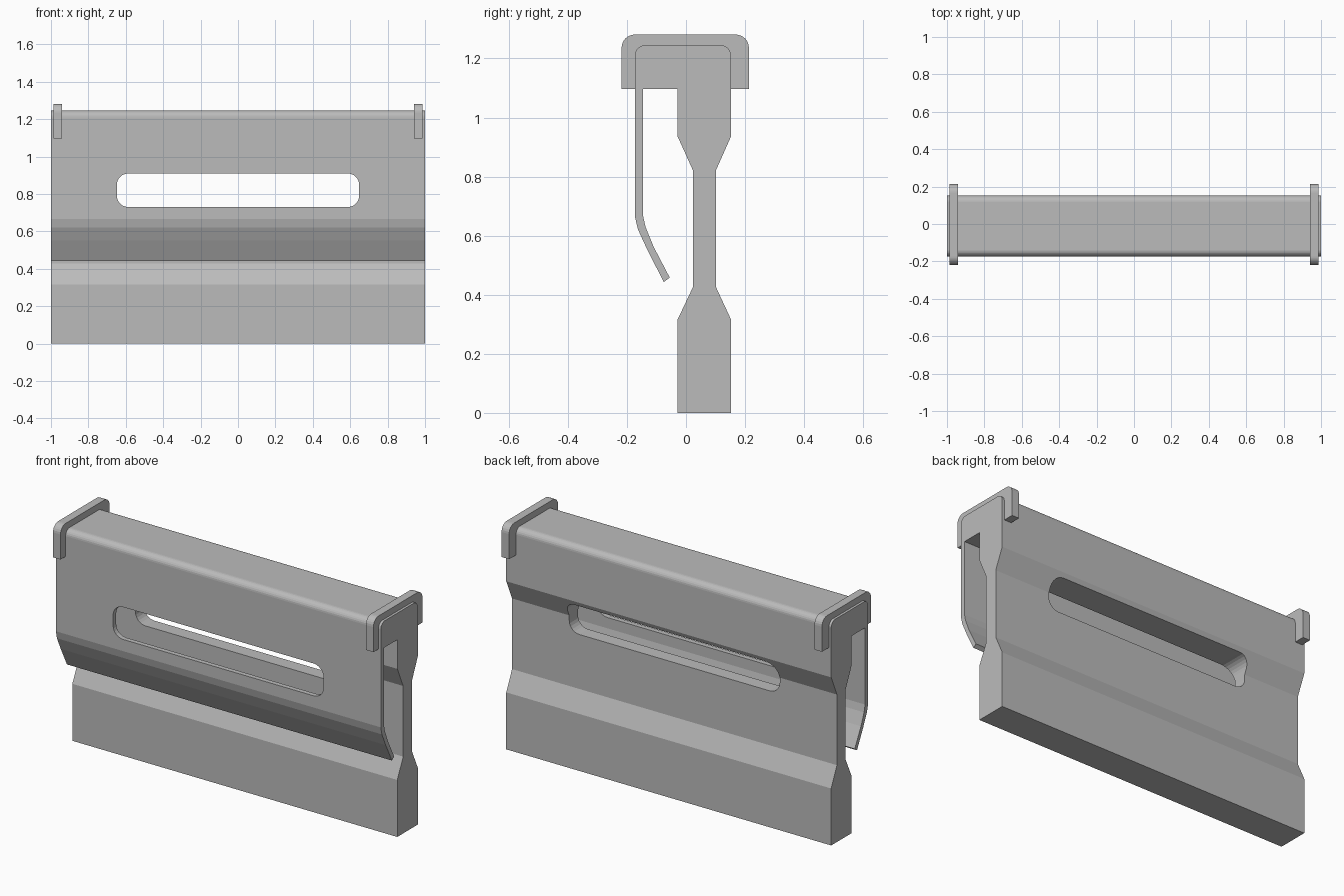
import bpy
import bmesh
import math

cube = bpy.data.objects.get("Cube")
if cube:
    bpy.data.objects.remove(cube, do_unlink=True)

grey = bpy.data.materials.new("plain grey")
grey.use_nodes = True
GREY = (0.5, 0.5, 0.5, 1)
grey.diffuse_color = GREY
grey.node_tree.nodes["Principled BSDF"].inputs["Base Color"].default_value = GREY


def arc(cx, cz, r, start, steps=6):
    """Quarter arc, turning clockwise from the start angle."""
    return [(cx + r * math.cos(math.radians(start - 90 * i / steps)),
             cz + r * math.sin(math.radians(start - 90 * i / steps)))
            for i in range(steps + 1)]


def round_top(left, right, top, r):
    return arc(left + r, top - r, r, 180) + arc(right - r, top - r, r, 90)


def extrude(name, outline, place, offset):
    """Solid prism: place maps an outline point to 3D, offset is the sweep."""
    bm = bmesh.new()
    face = bm.faces.new([bm.verts.new(place(a, b)) for a, b in outline])
    swept = bmesh.ops.extrude_face_region(bm, geom=[face])["geom"]
    verts = [v for v in swept if isinstance(v, bmesh.types.BMVert)]
    bmesh.ops.translate(bm, verts=verts, vec=offset)
    bmesh.ops.recalc_face_normals(bm, faces=bm.faces)
    mesh = bpy.data.meshes.new(name)
    bm.to_mesh(mesh)
    bm.free()
    mesh.materials.append(grey)
    obj = bpy.data.objects.new(name, mesh)
    bpy.context.collection.objects.link(obj)
    return obj


LEFT, RIGHT, TOP, UNDER = -0.173, 0.152, 1.245, 1.097

# Waisted plate with a folded-over front flap, one profile along x
flap_outer = [(-0.075, 0.443), (-0.13, 0.55), (-0.163, 0.622), (LEFT, 0.665)]
flap_inner = [(-0.146, 0.67), (-0.137, 0.63), (-0.11, 0.563), (-0.055, 0.458)]
plate_back = [(RIGHT, 0.935), (0.101, 0.82), (0.101, 0.427), (RIGHT, 0.317), (RIGHT, 0)]
plate_front = [(-0.028, 0), (-0.028, 0.317), (0.024, 0.427), (0.024, 0.82),
               (-0.028, 0.935), (-0.028, UNDER), (-0.146, UNDER)]
profile = (flap_outer + round_top(LEFT, RIGHT, TOP, 0.035)
           + plate_back + plate_front + flap_inner)
body = extrude("folded_plate", profile, lambda y, z: (-1, y, z), (2, 0, 0))

# Long rounded slot through the flap and the plate
W, LOW, HIGH, R = 0.648, 0.73, 0.91, 0.062
slot = (round_top(-W, W, HIGH, R) + arc(W - R, LOW + R, R, 0)
        + arc(-W + R, LOW + R, R, -90))
cutter = extrude("slot_cutter", slot, lambda x, z: (x, -0.5, z), (0, 1, 0))
cutter.hide_render = True
cutter.hide_set(True)
cut = body.modifiers.new("slot", 'BOOLEAN')
cut.operation = 'DIFFERENCE'
cut.solver = 'EXACT'
cut.object = cutter

# Inverted U clips over the top at both ends
clip = ([(-0.218, UNDER)] + round_top(-0.218, 0.213, 1.281, 0.045)
        + [(0.213, UNDER), (RIGHT, UNDER)]
        + round_top(LEFT, RIGHT, TOP, 0.035)[::-1] + [(LEFT, UNDER)])
for side, x in (("left", 0.94), ("right", -0.986)):
    extrude(side + "_end_clip", clip, lambda y, z: (x, y, z), (0.046, 0, 0))
